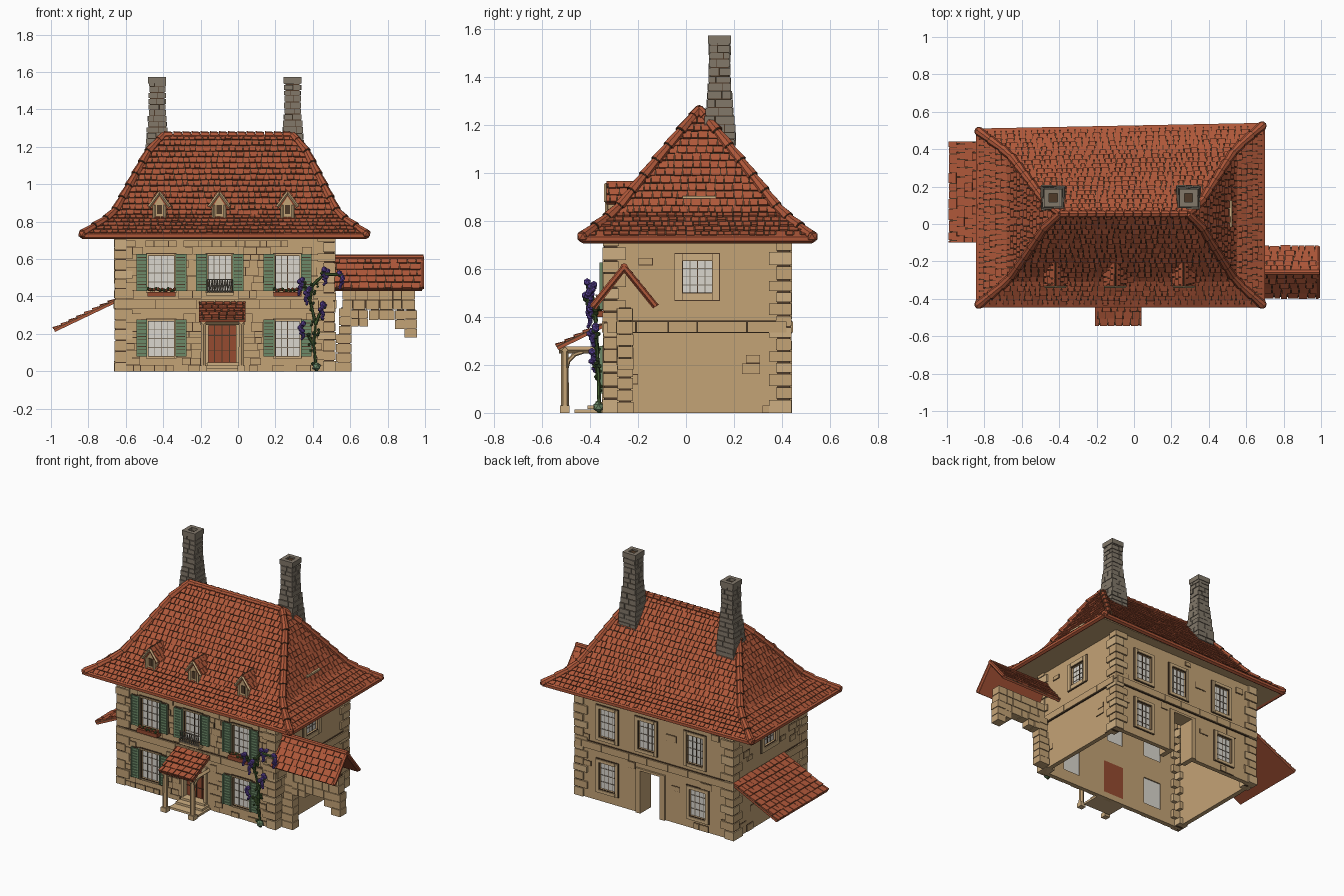
import bpy, bmesh, math, random
from mathutils import Vector as V, Matrix

if "Cube" in bpy.data.objects:
    bpy.data.objects.remove(bpy.data.objects["Cube"])
random.seed(4)
R = random.uniform

def lin(c):
    return (c / 255 / 12.92) if c < 11 else ((c / 255 + 0.055) / 1.055) ** 2.4

COL = dict(wall=(196, 163, 118), light=(206, 175, 130), line=(78, 58, 40), roof=(174, 87, 57), grey=(130, 120, 106),
           green=(108, 138, 104), glass=(218, 214, 206), door=(150, 75, 48), purple=(96, 70, 158), leaf=(66, 92, 48))
MAT = {}
for k, c in COL.items():
    MAT[k] = bpy.data.materials.new(k)
    MAT[k].diffuse_color = (*[lin(v) for v in c], 1)
PARTS = {}

def G(name, mat):
    return PARTS.setdefault((name, mat), bmesh.new())

def hexa(name, mat, lo, hi):
    bm = G(name, mat)
    v = [bm.verts.new(p) for p in list(lo) + list(hi)]
    for f in ((3, 2, 1, 0), (4, 5, 6, 7), (0, 1, 5, 4), (1, 2, 6, 5), (2, 3, 7, 6), (3, 0, 4, 7)):
        bm.faces.new([v[i] for i in f])

def box(name, mat, a, b, F=V):
    (x0, y0, z0), (x1, y1, z1) = a, b
    q = ((x0, y0), (x1, y0), (x1, y1), (x0, y1))
    hexa(name, mat, [F((x, y, z0)) for x, y in q], [F((x, y, z1)) for x, y in q])

def tube(name, mat, p, q, r0, r1, n=8):
    p, q = V(p), V(q)
    d = q - p
    M = Matrix.Translation((p + q) / 2) @ d.to_track_quat('Z', 'Y').to_matrix().to_4x4()
    bmesh.ops.create_cone(G(name, mat), cap_ends=True, segments=n, radius1=r0, radius2=r1, depth=d.length, matrix=M)

def ball(name, mat, p, r):
    bmesh.ops.create_icosphere(G(name, mat), subdivisions=1, radius=r, matrix=Matrix.Translation(p))

# wall frames: (along wall, outwards, up) -> world
FRONT = lambda p: V((p[0], -0.335 - p[1], p[2]))
BACK = lambda p: V((p[0], 0.43 + p[1], p[2]))
RIGHT = lambda p: V((0.51 + p[1], p[0], p[2]))
LEFT = lambda p: V((-0.65 - p[1], p[0], p[2]))

def wall(name, F, u0, u1, holes):
    us = sorted({u0, u1, *[h[i] for h in holes for i in (0, 1)]})
    zs = sorted({0, 0.78, *[h[i] for h in holes for i in (2, 3)]})
    for a, b in zip(us, us[1:]):
        for c, d in zip(zs, zs[1:]):
            if not any(h[0] < (a + b) / 2 < h[1] and h[2] < (c + d) / 2 < h[3] for h in holes):
                box(name, 'wall', (a, -0.03, c), (b, 0, d), F)

def courses(F, u0, u1, z0, z1, prob, avoid):
    z = z0
    while z < z1 - 0.02:
        h, u = R(0.03, 0.05), u0
        while u < u1 - 0.02:
            w = min(R(0.035, 0.085), u1 - u)
            t = min(z + h, z1)
            hit = any(u < a[1] and u + w > a[0] and z < a[3] and t > a[2] for a in avoid)
            if R(0, 1) < prob and not hit:
                box('stone_joints', 'line', (u, 0, z), (u + w, 0.002, t), F)
                box('wall_stones', 'wall', (u + .0025, 0, z + .0025), (u + w - .0025, R(.004, .008), t - .0025), F)
            u += w
        z += h

def window(F, h, fw, shutters=False):
    a, b, c, d = h
    box('window_panes', 'glass', (a, -.022, c), (b, -.014, d), F)
    for i in (1, 2, 3):
        u = a + (b - a) * i / 4
        box('window_bars', 'line' if i == 2 else 'grey', (u - .002, -.014, c), (u + .002, -.011, d), F)
        z = c + (d - c) * i / 4
        box('window_bars', 'grey', (a, -.014, z - .002), (b, -.011, z + .002), F)
    e = .0025
    for p, q in (((a - fw, c - fw), (a, d + fw)), ((b, c - fw), (b + fw, d + fw)),
                 ((a, d), (b, d + fw)), ((a, c - fw), (b, c))):
        box('window_joints', 'line', (p[0] - e, 0, p[1] - e), (q[0] + e, .006, q[1] + e), F)
        box('window_surround', 'light', (p[0], -.012, p[1]), (q[0] - .002, .012, q[1] - .002), F)
    if shutters:
        for u in (a - .064, b + .006):
            box('shutter_backs', 'line', (u, 0, c), (u + .058, .014, d + .008), F)
            for s in (0, .049):
                box('shutters', 'green', (u + s, .01, c), (u + s + .009, .026, d + .008), F)
            n = 11
            for i in range(n):
                z = c + (d + .008 - c) * i / n
                box('shutters', 'green', (u + .009, .01, z), (u + .049, .022, z + (d - c) / n * .84), F)

# walls with openings; the house is hollow and open below
front_w = [(-.48, -.34, .43, .62), (-.16, -.035, .43, .62), (.2, .33, .43, .62), (-.48, -.34, .08, .27), (.2, .33, .08, .27)]
back_w = [(.22, .34, .43, .62), (-.07, .05, .43, .62), (-.43, -.31, .43, .62), (.22, .34, .08, .26), (-.45, -.33, .08, .26)]
side_w = [(-.015, .11, .5, .635)]
door, back_door = (-.165, -.005, .04, .27), (-.13, .05, 0, .29)
wall('front_wall', FRONT, -.65, .51, front_w + [door])
wall('back_wall', BACK, -.65, .51, back_w + [back_door])
wall('right_wall', RIGHT, -.335, .43, side_w)
wall('left_wall', LEFT, -.335, .43, side_w)
pad = lambda hs, m: [(a - m, b + m, c - .02, d + .02) for a, b, c, d in hs]
for F, ws, extra, m, u0, u1, p, fw in ((FRONT, front_w, [door], .012, -.6, .46, .8, .01),
                                       (BACK, back_w, [back_door], .04, -.6, .46, .15, .022),
                                       (RIGHT, side_w, [], .04, -.28, .37, .04, .03), (LEFT, side_w, [], .04, -.28, .37, .12, .03)):
    for z0, z1 in ((0, .325), (.39, .7)):
        courses(F, u0, u1, z0, z1, p, pad(ws, m) + pad(extra, .02))
    for h in ws:
        window(F, h, fw, F is FRONT)
    # string course
    u = u0 - .05
    box('course_joints', 'line', (u, 0, .333), (u1 + .05, .008, .385), F)
    while u < u1 + .05:
        w = min(R(.1, .22), u1 + .05 - u)
        box('string_course', 'wall', (u + .0015, 0, .336), (u + w - .0015, .016, .382), F)
        u += w
for a in (-.135, .045):
    box('back_door_frame', 'wall', (a - .015, -.1, 0), (a + .02, .012, .3), BACK)
box('back_door_frame', 'wall', (-.13, -.1, .285), (.05, .012, .3), BACK)

# corner quoins
for cx, sx in ((-.65, -1), (.51, 1)):
    for cy, sy in ((-.335, -1), (.43, 1)):
        box('quoin_joints', 'line', (cx - sx * .05, cy - sy * .05, 0), (cx + sx * .004, cy + sy * .004, .72))
        z, i = 0, 0
        while z < .7:
            h = R(.045, .062)
            a, b = (.085, .055) if i % 2 else (.055, .085)
            o = R(.009, .013)
            box('quoins', 'light' if i % 3 == 0 else 'wall', (cx - sx * a, cy - sy * b, z),
                (cx + sx * o, cy + sy * o, min(z + h - .006, .72)))
            z, i = z + h, i + 1

# tiled roofs
def tile_row(name, L, Rr, TL, TR, w, lift=.011):
    n = (Rr - L).cross(TL - L).normalized()
    hexa(name + '_underside', 'roof', [p - n * .016 for p in (L, Rr, TR, TL)], [p - n * .004 for p in (L, Rr, TR, TL)])
    hexa(name + '_gaps', 'line', [p - n * .004 for p in (L, Rr, TR, TL)], [p + n * .002 for p in (L, Rr, TR, TL)])
    d = (Rr - L).normalized()
    a, e0, e1 = (Rr - L).length, (TL - L).dot(d), (TR - L).dot(d)
    u = -R(0, w)
    while u < max(a, e1):
        v = u + w * R(.7, 1.3)
        cl = lambda s, lo, hi: min(max(s, lo), hi)
        b0, b1, t0, t1 = cl(u, 0, a), cl(v - .004, 0, a), cl(u, e0, e1), cl(v - .004, e0, e1)
        if b1 - b0 > .002:
            k = R(.87, 1)
            j = R(-.005, .002)
            up = (TL - L) - d * e0
            lo = [L + d * b0 + up * j * 8, L + d * b1 + up * j * 8,
                  L + d * (b1 + (t1 - b1) * k) + up * k, L + d * (b0 + (t0 - b0) * k) + up * k]
            h = lift + R(-.003, .003)
            hexa(name, 'roof', lo, [lo[0] + n * h, lo[1] + n * h, lo[2] + n * .005, lo[3] + n * .005])
        u = v

def slope(name, L, Rr, TL, TR, rows, w):
    L, Rr, TL, TR = map(V, (L, Rr, TL, TR))
    for i in range(rows):
        s, t = i / rows, (i + 1) / rows
        tile_row(name, L.lerp(TL, s), Rr.lerp(TR, s), L.lerp(TL, t), Rr.lerp(TR, t), w)

# main hipped roof with flared eaves: height and end inset against front inset
PROF = ((0, .735), (.28, .84), (.63, 1.05), (1, 1.265))
ENDS = ((0, 0), (.27, .37), (.6, .625), (.86, .82), (1, 1))
def curve(P, f):
    for (a, za), (b, zb) in zip(P, P[1:]):
        if f <= b + 1e-6:
            return za + (zb - za) * (f - a) / (b - a)
ridge = (-.395, .055), (.29, .055)
CORN = [((-.83, -.43), ridge[0]), ((.685, -.43), ridge[1]), ((.685, .525), ridge[1]), ((-.83, .495), ridge[0])]
N = 19
hip = [[V((a[0] + (b[0] - a[0]) * curve(ENDS, i / N), a[1] + (b[1] - a[1]) * i / N, curve(PROF, i / N)))
        for i in range(N + 1)] for a, b in CORN]
for s in range(4):
    A, B = hip[s], hip[(s + 1) % 4]
    for i in range(N):
        tile_row('main_roof', A[i], B[i], A[i + 1], B[i + 1], .034)
    for i in range(0, N - 1, 2):
        tube('hip_tiles', 'roof', A[i], A[i + 2] if i + 2 <= N else A[N], .026, .019)
        tube('hip_joints', 'line', A[i] - (A[i + 1] - A[i]) * .1, A[i], .023, .023)
    tube('hip_tiles', 'roof', A[N - 1], A[N], .024, .019)
    ball('hip_ends', 'roof', A[0], .027)
    tube('eave_edge', 'roof', A[0] - V((0, 0, .01)), B[0] - V((0, 0, .01)), .018, .018, 6)
for i in range(14):
    x = -.395 + .685 * i / 14
    tube('ridge_tiles', 'roof', (x, .055, 1.262), (x + .046, .055, 1.262), .022, .018)
for a, b in (((-.82, -.42), (.675, -.335)), ((-.82, .43), (.675, .5)), ((-.82, -.335), (-.65, .43)), ((.51, -.335), (.675, .43))):
    box('soffit', 'wall', (*a, .714), (*b, .722))
box('roof_vent', 'light', (.5, -.015, .893), (.525, .125, .905))

# dormers
for x in (-.42, -.1, .265):
    box('dormer_body', 'wall', (x - .034, -.325, .82), (x + .034, -.2, .89))
    box('dormer_opening', 'line', (x - .014, -.329, .84), (x + .014, -.325, .89))
    hexa('dormer_gable', 'wall', [(x - .045, -.325, .885), (x + .045, -.325, .885), (x + .045, -.2, .885), (x - .045, -.2, .885)],
         [(x - .002, -.325, .955), (x + .002, -.325, .955), (x + .002, -.2, .955), (x - .002, -.2, .955)])
    for s in (-1, 1):
        tube('dormer_frame', 'light', (x + s * .055, -.333, .88), (x, -.333, .955), .008, .008, 4)
        tube('dormer_frame', 'light', (x + s * .03, -.33, .82), (x + s * .03, -.33, .89), .008, .008, 4)
        y0, y1 = (-.18, -.332) if s < 0 else (-.332, -.18)
        slope('dormer_roof', (x + s * .055, y0, .878), (x + s * .055, y1, .878), (x, y0, .965), (x, y1, .965), 3, .035)

# chimneys
for cx in (-.432, .292):
    cw = lambda z: .042 + .022 * max(0, min(1, (1.38 - z) / .24))
    z = 1.03
    while z < 1.535:
        h, w = R(.026, .036), cw(z)
        box('chimney_joints', 'line', (cx - w + .004, .14 - w + .004, z), (cx + w - .004, .14 + w - .004, z + h))
        for sx, sy in ((1, 0), (-1, 0), (0, 1), (0, -1)):
            F = lambda p: V((cx + sx * p[1] - sy * p[0], .14 + sy * p[1] + sx * p[0], p[2]))
            m = R(-.4, .4) * w
            for a, b in ((-w, m - .0015), (m + .0015, w)):
                box('chimney_stones', 'grey', (a, w - .02, z), (b, w + R(0, .005), z + h - .0035), F)
        z += h
    for sx, sy in ((1, 0), (-1, 0), (0, 1), (0, -1)):
        F = lambda p: V((cx + sx * p[1] - sy * p[0], .14 + sy * p[1] + sx * p[0], p[2]))
        box('chimney_cap', 'grey', (-.048, .022, 1.54), (.048, .048, 1.573), F)

# door, steps and porch
box('door', 'door', (-.165, -.03, .04), (-.005, -.02, .27), FRONT)
for u in (-.125, -.085, -.045):
    box('door_gaps', 'line', (u - .002, -.02, .05), (u + .002, -.017, .26), FRONT)
for z in (.11, .19):
    box('door_gaps', 'line', (-.16, -.02, z), (-.01, -.017, z + .004), FRONT)
for u in (-.178, -.012):
    box('door_frame', 'light', (u, -.02, .04), (u + .02, .015, .28), FRONT)
box('door_frame', 'light', (-.165, -.02, .245), (-.005, .014, .28), FRONT)
for i, o in enumerate((.13, .075, .035)):
    box('steps', 'light', (-.185 + .01 * i, -.02, .016 * i), (.03 - .01 * i, o, .016 * i + .014), FRONT)
slope('porch_roof', (-.208, -.54, .277), (.04, -.54, .277), (-.208, -.35, .37), (.04, -.35, .37), 5, .04)
for x in (-.185, .018):
    box('post_foot', 'light', (x - .02, -.525, 0), (x + .02, -.485, .03))
    tube('porch_post', 'wall', (x, -.505, .03), (x, -.505, .265), .017, .015, 6)
    tube('porch_beam', 'wall', (x, -.53, .262), (x, -.335, .262), .014, .014, 4)
    pts = [V((x, -.5 + .075 * (1 - math.cos(t)), .18 + .075 * math.sin(t))) for t in (0, .5, 1, 1.5)]
    for p, q in zip(pts, pts[1:]):
        tube('porch_brace', 'wall', p, q, .009, .009, 6)
tube('porch_beam', 'wall', (-.2, -.505, .262), (.035, -.505, .262), .014, .014, 4)

# balcony rail and flower boxes
box('balcony_slab', 'light', (-.17, 0, .405), (-.025, .045, .42), FRONT)
for i in range(11):
    u = -.165 + i * .0135
    tube('balcony_rail', 'grey', FRONT((u, .038, .42)), FRONT((u, .038, .49)), .003, .003, 4)
    if i < 10:
        tube('balcony_rail', 'grey', FRONT((u, .038, .43)), FRONT((u + .0135, .038, .48)), .003, .003, 4)
for z in (.425, .488):
    box('balcony_rail', 'grey', (-.168, .034, z), (-.027, .042, z + .005), FRONT)
for u in (-.41, .265):
    box('flower_box', 'door', (u - .075, 0, .4), (u + .075, .045, .425), FRONT)
    for i in range(14):
        m = ('leaf', 'roof')[i % 2]
        ball('box_' + ('leaves', 'flowers')[i % 2], m, FRONT((u - .07 + i * .0107, R(.015, .04), .43 + R(0, .012))), .01)

# left lean-to roof
slope('lean_to_roof', (-.985, .44, .225), (-.985, -.1, .225), (-.65, .44, .385), (-.65, -.1, .385), 8, .05)

# right gabled side roof and ruined arch wall
A, B = .515, .985
slope('side_roof', (A, -.39, .44), (B, -.39, .44), (A, -.258, .61), (B, -.258, .61), 5, .045)
slope('side_roof', (B, -.125, .445), (A, -.125, .445), (B, -.258, .61), (A, -.258, .61), 5, .045)
tube('side_ridge', 'roof', (A, -.258, .608), (B + .008, -.258, .608), .016, .016)
for y in (-.39, -.125):
    tube('side_verge', 'roof', (B, y, .445), (B, -.258, .608), .012, .012, 6)
for x0, x1, z0, z1 in ((.525, .61, 0, .2), (.54, .612, .2, .34), (.56, .95, .33, .44), (.6, .7, .24, .33),
                       (.7, .84, .275, .33), (.84, .9, .225, .33), (.89, .96, .18, .33)):
    box('arch_joints', 'line', (x0 + .01, -.28, z0 + .005), (x1 - .012, -.23, z1))
    n = max(1, round((z1 - z0) / .05))
    for i in range(n):
        m = max(1, round((x1 - x0) / .065))
        cut = [x0] + [x0 + (x1 - x0) * (k + R(-.2, .2)) / m for k in range(1, m)] + [x1]
        for a, b in zip(cut, cut[1:]):
            box('arch_stones', 'wall', (a, -.285 - R(0, .006), z0 + (z1 - z0) * i / n),
                (b - .004, -.225 + R(0, .006), z0 + (z1 - z0) * (i + 1) / n - .004))

# climbing plant
vine = [((.42, -.36, 0), (.405, -.365, .14), (.415, -.37, .25), (.385, -.375, .38), (.4, -.385, .46), (.46, -.4, .52), (.56, -.4, .515)),
        ((.385, -.375, .38), (.36, -.4, .44), (.34, -.42, .5)), ((.405, -.365, .14), (.37, -.375, .2)),
        ((.415, -.37, .25), (.45, -.38, .34))]
for path in vine:
    for p, q in zip(path, path[1:]):
        tube('vine_stem', 'leaf', p, q, .009, .007, 6)
        for i in range(4):
            c = V(p).lerp(V(q), R(0, 1)) + V((R(-.02, .02), R(-.012, .01), R(-.02, .02)))
            ball('vine_leaves', 'leaf', c, R(.007, .011))
ball('vine_root', 'green', (.42, -.365, .025), .024)
for x, y, z in ((.345, -.385, .255), (.33, -.41, .49), (.365, -.405, .44), (.45, -.39, .36), (.465, -.4, .545), (.55, -.4, .525)):
    for i in range(9):
        s = .018 * (1 - i / 11)
        ball('vine_blossom', 'purple', V((x + R(-s, s), y + R(-s, s), z - .01 * i)), .017 - .001 * i)

# turn collected parts into objects
for (name, mat), bm in PARTS.items():
    bmesh.ops.recalc_face_normals(bm, faces=bm.faces)
    me = bpy.data.meshes.new(name)
    bm.to_mesh(me)
    bm.free()
    me.materials.append(MAT[mat])
    bpy.context.collection.objects.link(bpy.data.objects.new(name, me))

for m in bpy.data.materials:
    if m.users and not m.is_grease_pencil:
        m.use_nodes = True
        m.node_tree.nodes["Principled BSDF"].inputs["Base Color"].default_value = m.diffuse_color
